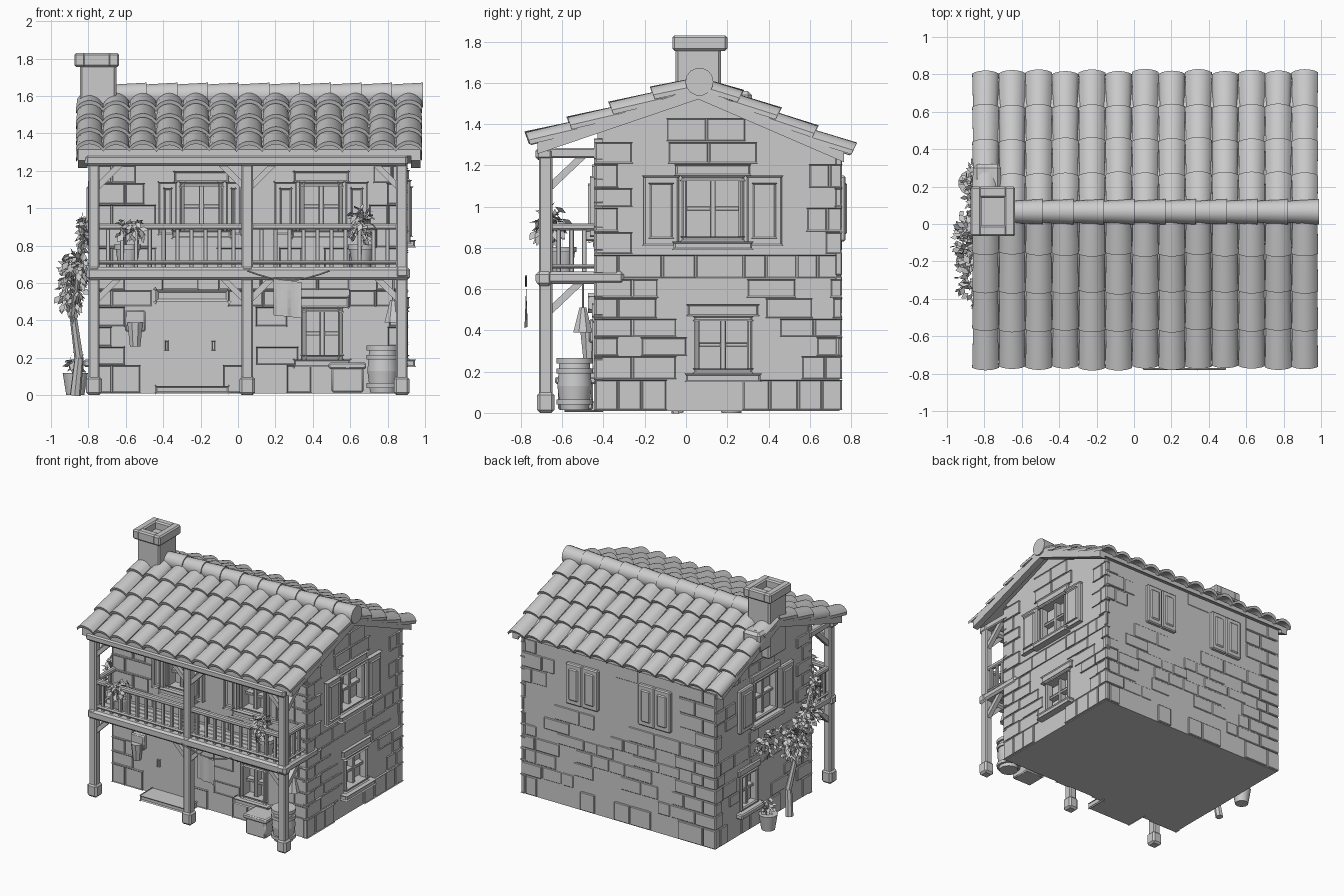
import bpy, bmesh, math, random
from mathutils import Vector, Matrix

random.seed(4)
rnd = random.uniform
if "Cube" in bpy.data.objects:
    bpy.data.objects.remove(bpy.data.objects["Cube"])

clay = bpy.data.materials.new("clay_grey")
clay.use_nodes = True
clay.diffuse_color = (0.6, 0.6, 0.6, 1)
clay.node_tree.nodes["Principled BSDF"].inputs["Base Color"].default_value = (0.6, 0.6, 0.6, 1)


class Part:
    """Collects simple shapes into one named object."""

    def __init__(self):
        self.bm = bmesh.new()

    def box(self, a, b, m=Matrix(), bevel=0.008):
        a, b = Vector(a), Vector(b)
        verts = bmesh.ops.create_cube(self.bm, size=1)["verts"]
        for v in verts:
            v.co = m @ Vector([(a[i] + b[i]) / 2 + v.co[i] * (b[i] - a[i]) for i in range(3)])
        if bevel:
            edges = list({e for v in verts for e in v.link_edges})
            bmesh.ops.bevel(self.bm, geom=edges, offset=bevel, segments=1, affect='EDGES', clamp_overlap=True)

    def rod(self, p, q, r1, r2=None, n=10):
        p, q = Vector(p), Vector(q)
        turn = (q - p).to_track_quat('Z', 'Y').to_matrix().to_4x4()
        m = Matrix.Translation((p + q) / 2) @ turn @ Matrix.Rotation(math.pi / n, 4, 'Z')
        bmesh.ops.create_cone(self.bm, cap_ends=True, segments=n, radius1=r1,
                              radius2=r1 if r2 is None else r2, depth=(q - p).length, matrix=m)

    def leaves(self, centre, radii, count, size=0.05):
        for _ in range(count):
            d = Vector((rnd(-1, 1), rnd(-1, 1), rnd(-1, 1)))
            d = d.normalized() * rnd(0.4, 1)
            p = Vector(centre) + Vector([d[i] * radii[i] for i in range(3)])
            along = (d + Vector((0, 0, -0.6)) + Vector((rnd(-1, 1), rnd(-1, 1), rnd(-1, 1))) * 0.5).normalized()
            side = along.cross(Vector((rnd(-1, 1), rnd(-1, 1), 1))).normalized()
            s = size * rnd(0.7, 1.2)
            pts = [p - along * s * 0.5, p + side * s * 0.3, p + along * s * 0.5, p - side * s * 0.3]
            self.bm.faces.new([self.bm.verts.new(c) for c in pts])

    def finish(self, name, smooth=False):
        bmesh.ops.recalc_face_normals(self.bm, faces=self.bm.faces)
        mesh = bpy.data.meshes.new(name)
        self.bm.to_mesh(mesh)
        self.bm.free()
        mesh.materials.append(clay)
        ob = bpy.data.objects.new(name, mesh)
        bpy.context.collection.objects.link(ob)
        if smooth:
            bpy.ops.object.select_all(action='DESELECT')
            ob.select_set(True)
            bpy.context.view_layer.objects.active = ob
            bpy.ops.object.shade_smooth_by_angle(angle=math.radians(40))
        return ob


# Wall frames: local axes are along the wall, outward, up
X0, X1, Y0, Y1, RIDGE = -0.775, 0.895, -0.43, 0.745, 0.06


def frame(u, d, o):
    return Matrix((*zip(u, d, (0, 0, 1), o), (0, 0, 0, 1)))


WALLS = {
    "right": (frame((0, 1, 0), (1, 0, 0), (X1, 0, 0)), Y0, Y1),
    "left": (frame((0, 1, 0), (-1, 0, 0), (X0, 0, 0)), Y0, Y1),
    "front": (frame((1, 0, 0), (0, -1, 0), (0, Y0, 0)), X0, X1),
    "back": (frame((1, 0, 0), (0, 1, 0), (0, Y1, 0)), X0, X1),
}


def under_roof(y):
    return 1.53 - (0.36 * (RIDGE - y) if y < RIDGE else 0.43 * (y - RIDGE))


# Solid house body with gables
body = Part()
outline = [(Y0, 0.01), (Y1, 0.01)] + [(y, under_roof(y)) for y in (Y1, RIDGE, Y0)]
face = body.bm.faces.new([body.bm.verts.new((X0, y, z)) for y, z in outline])
ext = bmesh.ops.extrude_face_region(body.bm, geom=[face])["geom"]
bmesh.ops.translate(body.bm, vec=(X1 - X0, 0, 0), verts=[g for g in ext if isinstance(g, bmesh.types.BMVert)])
house = body.finish("house_walls")

windows, shutters, cutters = Part(), Part(), Part()
openings = []


def shutter(wall, u0, u1, z0, z1):
    m = WALLS[wall][0]
    shutters.box((u0, -0.01, z0), (u1, 0.028, z1), m)
    shutters.box((u0 + 0.03, 0, z0 + 0.035), (u1 - 0.03, 0.036, z1 - 0.035), m)
    openings.append((wall, u0, u1, z0, z1))


def window(wall, u0, u1, z0, z1, wing=0.0, wing2=None):
    m = WALLS[wall][0]
    cutters.box((u0, -0.06, z0), (u1, 0.1, z1), m, 0)
    openings.append((wall, u0, u1, z0, z1))
    t, mid = 0.025, (u0 + u1) / 2
    for a, b in ((u0, u0 + t), (u1 - t, u1)):
        windows.box((a, -0.05, z0), (b, 0.015, z1), m)
    for a, b in ((z0, z0 + t), (z1 - t, z1)):
        windows.box((u0, -0.05, a), (u1, 0.015, b), m)
    windows.box((mid - 0.014, -0.065, z0), (mid + 0.014, -0.012, z1), m, 0.004)
    for k in (0.5,):
        z = z0 + (z1 - z0) * k
        windows.box((u0, -0.065, z - 0.011), (u1, -0.016, z + 0.011), m, 0.004)
    windows.box((u0 - 0.04, -0.02, z0 - 0.04), (u1 + 0.04, 0.05, z0), m)
    windows.box((u0 - 0.03, -0.02, z1), (u1 + 0.03, 0.018, z1 + 0.055), m)
    if wing:
        shutter(wall, u0 - wing - 0.015, u0 - 0.015, z0 - 0.02, z1)
        w = wing2 or wing
        shutter(wall, u1 + 0.015, u1 + 0.015 + w, z0 - 0.02, z1)


for wall in ("right", "left"):
    window(wall, -0.02, 0.28, 0.83, 1.15, 0.17)
window("right", 0.04, 0.32, 0.19, 0.47)
window("left", 0.22, 0.44, 0.19, 0.47)
window("front", -0.31, -0.08, 0.88, 1.14, 0.1, 0.08)
window("front", 0.33, 0.56, 0.88, 1.14, 0.12)
window("front", 0.34, 0.56, 0.19, 0.47)
for x in (-0.26, 0.37):
    shutter("back", x - 0.14, x, 0.83, 1.15)
    shutter("back", x, x + 0.14, 0.83, 1.15)

# Front door with step and lintel
door, m = Part(), WALLS["front"][0]
cutters.box((-0.41, -0.04, 0.05), (-0.08, 0.1, 0.5), m, 0)
openings.append(("front", -0.41, -0.08, 0.02, 0.56))
for i in range(4):
    door.box((-0.41 + i * 0.0825, -0.05, 0.05), (-0.3275 + i * 0.0825, -0.012, 0.5), m, 0.005)
door.box((-0.44, -0.02, 0.5), (-0.05, 0.03, 0.565), m, 0.015)
door.box((-0.44, -0.02, 0.012), (-0.05, 0.15, 0.05), m)
for x in (-0.39, -0.14):
    door.box((x, -0.02, 0.24), (x + 0.018, 0.015, 0.29), m, 0.004)
door.finish("front_door")
windows.finish("window_frames")
shutters.finish("shutters")

# Cut the window and door recesses
cutter = cutters.finish("opening_cutter")
cutter.hide_render = True
mod = house.modifiers.new("openings", 'BOOLEAN')
mod.operation, mod.object, mod.solver = 'DIFFERENCE', cutter, 'EXACT'
bpy.context.view_layer.objects.active = house
bpy.ops.object.modifier_apply(modifier="openings")
bpy.data.objects.remove(cutter)

# Low relief masonry in irregular courses, plus corner stones
stones = Part()
for wall, (m, lo, hi) in WALLS.items():
    z, row = 0.012, 0
    while z < 1.45:
        h, u = (0.15 if row == 0 else rnd(0.085, 0.12)), lo
        while u < hi - 0.01:
            w = min(rnd(0.1, 0.24), hi - u)
            if u == lo or w > hi - u - 0.07:
                w = min(0.17 if row % 2 else 0.1, hi - u)
            corner = u == lo or u + w > hi - 0.001
            top = min(under_roof(u), under_roof(u + w)) if wall in ("left", "right") else under_roof(Y0 if wall == "front" else Y1)
            hit = any(o[0] == wall and u < o[2] and u + w > o[1] and z < o[4] and z + h > o[3] for o in openings)
            if z + h < top + 0.02 and not hit and (corner or random.random() < 0.65):
                d = 0.012 if corner or row == 0 else rnd(0.003, 0.009)
                stones.box((u + 0.003 - d * (u == lo), -0.02, z + 0.003), (u + w - 0.003 + d * corner * (u != lo), d, z + h - 0.003), m, 0.005)
            u += w
        z, row = z + h, row + 1
stones.finish("wall_stones")

# Roof deck and verge boards
deck = Part()
RX0, RX1 = -0.865, 0.985
eaves = ((-0.72, 1.275), (0.765, 1.235))
for y, z in eaves:
    for x0, x1, drop in ((RX0 + 0.02, RX1 - 0.02, 0.035), (RX0 + 0.01, RX0 + 0.06, 0.06), (RX1 - 0.06, RX1 - 0.01, 0.06)):
        ring = [(y, z + 0.04), (RIDGE, 1.58), (RIDGE, 1.58 - drop), (y, z + 0.04 - drop)]
        vs = [[deck.bm.verts.new((x, *p)) for p in ring] for x in (x0, x1)]
        deck.bm.faces.new(vs[0])
        deck.bm.faces.new(vs[1])
        for i in range(4):
            j = (i + 1) % 4
            deck.bm.faces.new((vs[0][i], vs[0][j], vs[1][j], vs[1][i]))
deck.finish("roof_deck")

# Overlapping curved roof tiles
tiles, COLS, ROWS = Part(), 13, 4
pitch = (RX1 - RX0) / COLS
for ey, ez in ((-0.75, 1.285), (0.79, 1.235)):
    top, low = Vector((0, RIDGE, 1.575)), Vector((0, ey, ez))
    slope = low - top
    up = Vector((0, -slope.z, slope.y)) if slope.y > 0 else Vector((0, slope.z, -slope.y))
    up.normalize()
    for r in range(ROWS):
        for c in range(COLS):
            tilt, x = rnd(-0.006, 0.006), RX0 + (c + 0.5) * pitch
            rings = []
            for f, lift, wide in ((r / ROWS - 0.03 * (r > 0), 0.0, 0.92), ((r + 1) / ROWS + tilt, 0.028 + tilt, 1.0)):
                base = top + slope * f + up * lift
                for under in (0, 0.022):
                    rings.append([tiles.bm.verts.new(base + Vector((x + (k / 8 - 0.5) * pitch * wide, 0, 0))
                                  + up * (0.04 * math.cos((k / 8 - 0.5) * math.pi) ** 0.7 + 0.012 - under)) for k in range(9)])
            a, a2, b, b2 = rings
            for k in range(8):
                for p, q in ((a, b), (a2, b2), (b, b2)):
                    tiles.bm.faces.new((p[k], p[k + 1], q[k + 1], q[k]))
            for k in (0, 8):
                tiles.bm.faces.new((a[k], a2[k], b2[k], b[k]))
tiles.finish("roof_tiles", True)

# Ridge caps
ridge = Part()
for i in range(10):
    x = -0.66 + i * 0.164
    ridge.rod((x, RIDGE + 0.005, 1.605), (x + 0.172, RIDGE + 0.005, 1.605), 0.058, 0.068, 14)
ridge.finish("ridge_caps", True)

# Chimney with hollow cap and sloped shoulder
chimney = Part()
chimney.box((-0.845, -0.05, 1.3), (-0.65, 0.17, 1.77), bevel=0.012)
for a, b in (((-0.875, -0.065), (-0.815, 0.2)), ((-0.695, -0.065), (-0.635, 0.2)),
             ((-0.83, -0.065), (-0.68, -0.005)), ((-0.83, 0.14), (-0.68, 0.2))):
    chimney.box((*a, 1.755), (*b, 1.83), bevel=0.01)
chimney.box((-0.86, 0.15, 1.4), (-0.71, 0.32, 1.56), bevel=0.02)
chimney.finish("chimney")

# Porch posts, beams and braces
timber, PY = Part(), -0.68
POSTS = (-0.77, 0.05, 0.875)
for x in POSTS:
    timber.box((x - 0.03, PY - 0.032, 0.02), (x + 0.03, PY + 0.032, 1.25))
    timber.box((x - 0.042, PY - 0.042, 0), (x + 0.042, PY + 0.042, 0.1), bevel=0.014)
    for z in (0.635, 1.235):
        timber.box((x - 0.028, PY - 0.04, z), (x + 0.028, -0.41, z + 0.05))
        timber.rod((x, PY, z - 0.16), (x, PY + 0.19, z + 0.02), 0.024, n=4)
        for s in (-1, 1):
            if -0.8 < x + s * 0.17 < 0.9:
                timber.rod((x, PY, z - 0.14), (x + s * 0.16, PY, z + 0.02), 0.022, n=4)
timber.box((-0.82, -0.73, 1.225), (0.91, -0.645, 1.285), bevel=0.015)
timber.box((-0.81, -0.725, 0.615), (0.92, -0.65, 0.685), bevel=0.015)
timber.box((0.84, -0.73, 0.625), (0.915, -0.3, 0.685), bevel=0.015)
for i in range(5):
    timber.box((-0.79, -0.66 + i * 0.05, 0.65), (0.9, -0.612 + i * 0.05, 0.685), bevel=0.004)
timber.finish("porch_timber")

# Balcony railing
rail = Part()
for z, t in ((0.885, 0.034), (0.7, 0.02)):
    rail.box((-0.77, PY - 0.02, z), (0.875, PY + 0.02, z + t))
    for x in (POSTS[0], POSTS[2]):
        rail.box((x - 0.018, PY, z), (x + 0.018, Y0, z + t))
for a, b in zip(POSTS, POSTS[1:]):
    for i in range(1, 11):
        x = a + (b - a) * i / 11
        rail.box((x - 0.011, PY - 0.011, 0.68), (x + 0.011, PY + 0.011, 0.89), bevel=0.003)
for x in (POSTS[0], POSTS[2]):
    for i in (1, 2, 3):
        y = PY + i * 0.0625
        rail.box((x - 0.011, y - 0.011, 0.68), (x + 0.011, y + 0.011, 0.89), bevel=0.003)
rail.finish("balcony_railing")

# Pots, barrel, trough
pots = Part()
for x in (-0.59, 0.66):
    pots.rod((x, -0.6, 0.685), (x, -0.6, 0.79), 0.05, 0.065, 14)
    pots.rod((x, -0.6, 0.78), (x, -0.6, 0.805), 0.072, n=14)
for z, r1, r2 in ((0.015, 0.07, 0.085), (0.13, 0.085, 0.075)):
    pots.rod((0.775, -0.54, z), (0.775, -0.54, z + 0.115), r1, r2, 16)
for z in (0.04, 0.19, 0.24):
    pots.rod((0.775, -0.54, z), (0.775, -0.54, z + 0.025), 0.09, n=16)
pots.box((0.5, -0.62, 0.015), (0.67, -0.45, 0.15))
pots.box((0.485, -0.635, 0.14), (0.685, -0.435, 0.175))
pots.rod((-0.87, 0.22, 0), (-0.87, 0.22, 0.12), 0.05, 0.07, 12)
pots.finish("pots", True)

# Wall lamp and hanging lantern
lamp = Part()
lamp.box((-0.605, -0.47, 0.34), (-0.495, Y0 + 0.01, 0.455))
lamp.rod((-0.55, -0.47, 0.26), (-0.55, -0.47, 0.39), 0.03, 0.045, 8)
lamp.rod((0.83, -0.5, 0.5), (0.83, -0.5, 0.64), 0.006, n=6)
lamp.rod((0.83, -0.5, 0.39), (0.83, -0.5, 0.51), 0.05, 0.018, 8)
lamp.finish("lamps", True)

# Washing line with cloth
cloth = Part()
line = [Vector((0.05 + 0.44 * t / 8, -0.775, 0.665 - 0.05 * math.sin(math.pi * t / 8))) for t in range(9)]
for p, q in zip(line, line[1:]):
    cloth.rod(p, q, 0.005, n=6)
grid = [[cloth.bm.verts.new((0.19 + 0.0188 * i, -0.775 + 0.008 * math.sin(i * 1.4) * j / 4, 0.62 - 0.048 * j - 0.002 * i))
         for i in range(9)] for j in range(5)]
for r, s in zip(grid, grid[1:]):
    for i in range(8):
        cloth.bm.faces.new((r[i], r[i + 1], s[i + 1], s[i]))
cloth.finish("washing_line")

# Climbing vine and potted plants
vine = Part()
stem = [(-0.87, -0.04, 0), (-0.85, -0.06, 0.2), (-0.88, -0.1, 0.42), (-0.85, -0.25, 0.68), (-0.82, -0.43, 0.95)]
for i, (p, q) in enumerate(zip(stem, stem[1:])):
    vine.rod(p, q, 0.03 - i * 0.005, 0.025 - i * 0.005, 7)
vine.finish("vine_stem")
plants = Part()
for centre, radii, count in (((-0.89, -0.1, 0.57), (0.085, 0.17, 0.17), 190), ((-0.87, -0.28, 0.68), (0.09, 0.14, 0.1), 110),
                             ((-0.83, -0.4, 0.86), (0.04, 0.07, 0.14), 60), ((-0.85, 0.17, 0.66), (0.06, 0.2, 0.1), 80),
                             ((-0.87, 0.22, 0.17), (0.05, 0.07, 0.06), 40),
                             ((-0.57, -0.67, 0.88), (0.1, 0.09, 0.07), 90), ((0.66, -0.66, 0.91), (0.08, 0.09, 0.11), 90)):
    plants.leaves(centre, radii, count, 0.055)
plants.finish("leaves")
